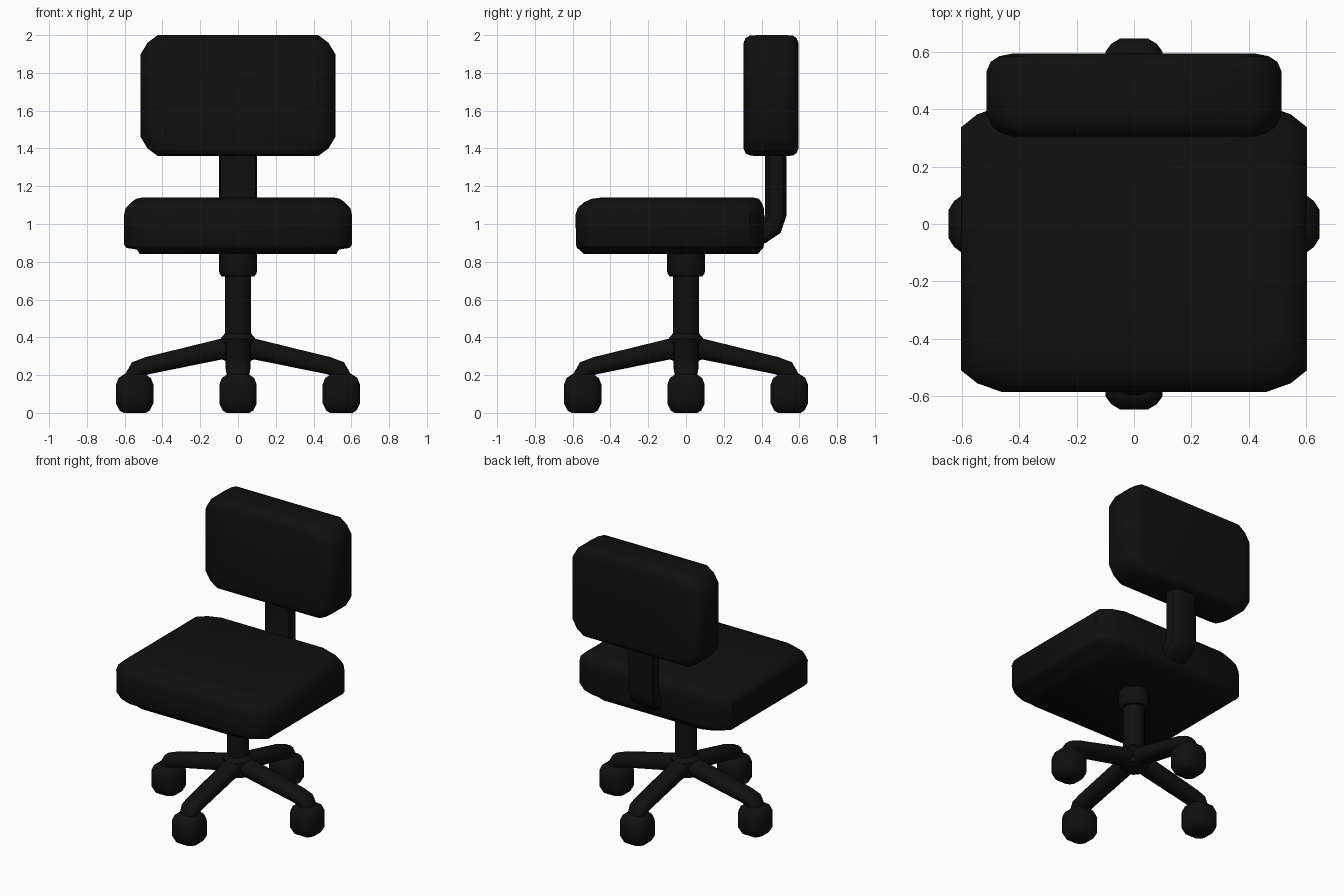
import bpy, bmesh, math
from mathutils import Vector, Matrix

if "Cube" in bpy.data.objects:
    bpy.data.objects.remove(bpy.data.objects["Cube"])

black = bpy.data.materials.new("black")
black.diffuse_color = (0.005, 0.005, 0.005, 1)
black.use_nodes = True
black.node_tree.nodes["Principled BSDF"].inputs["Base Color"].default_value = black.diffuse_color


def loft(name, rings, turn=0, angle=40):
    """Skin equal-length point rings, cap both ends, turn about z."""
    bm = bmesh.new()
    vs = [[bm.verts.new(p) for p in r] for r in rings]
    n = len(vs[0])
    for a, b in zip(vs, vs[1:]):
        for i in range(n):
            j = (i + 1) % n
            bm.faces.new((a[i], a[j], b[j], b[i]))
    bm.faces.new(vs[0])
    bm.faces.new(vs[-1])
    bmesh.ops.recalc_face_normals(bm, faces=bm.faces[:])
    bm.transform(Matrix.Rotation(turn, 4, 'Z'))
    me = bpy.data.meshes.new(name)
    bm.to_mesh(me)
    bm.free()
    me.materials.append(black)
    ob = bpy.data.objects.new(name, me)
    bpy.context.collection.objects.link(ob)
    bpy.ops.object.select_all(action='DESELECT')
    ob.select_set(True)
    bpy.context.view_layer.objects.active = ob
    bpy.ops.object.shade_smooth_by_angle(angle=math.radians(angle))
    return ob


def rounded(h, lo, hi, cx, cy):
    """Rectangle |u|<=h, lo<=v<=hi with softened cut corners."""
    m, k = (lo + hi) / 2, (hi - lo) / 2
    pts = []
    for sx, sy in ((1, 1), (-1, 1), (-1, -1), (1, -1)):
        c = [(h, k - cy), (h - 0.4 * cx, k - 0.4 * cy), (h - cx, k)]
        if sx * sy < 0:
            c.reverse()
        pts += [(sx * u, m + sy * v) for u, v in c]
    return pts


def tube(name, path, turn=0, sides=14, power=0.8):
    """Sweep a soft oval along a path of (y, z, half width, half thickness)."""
    rings = []
    for i, (y, z, w, t) in enumerate(path):
        a, b = path[max(i - 1, 0)], path[min(i + 1, len(path) - 1)]
        d = Vector((0, b[0] - a[0], b[1] - a[1])).normalized()
        nrm = Vector((0, -d.z, d.y))
        ring = []
        for s in range(sides):
            q = 2 * math.pi * s / sides
            c, e = math.cos(q), math.sin(q)
            u = math.copysign(abs(c) ** power, c) * w
            v = math.copysign(abs(e) ** power, e) * t
            ring.append(Vector((u, y, z)) + nrm * v)
        rings.append(ring)
    return loft(name, rings, turn)


def lathe(name, profile, sides=20):
    return loft(name, [[(r * math.cos(2 * math.pi * i / sides),
                         r * math.sin(2 * math.pi * i / sides), z)
                        for i in range(sides)] for r, z in profile])


# Seat cushion: z, half width, front, back
seat = [(0.84, 0.52, -0.54, 0.38), (0.865, 0.535, -0.565, 0.40),
        (0.873, 0.59, -0.578, 0.41), (0.89, 0.603, -0.582, 0.412),
        (1.05, 0.603, -0.585, 0.412), (1.085, 0.595, -0.573, 0.412),
        (1.115, 0.565, -0.54, 0.40), (1.133, 0.54, -0.50, 0.385),
        (1.14, 0.51, -0.45, 0.36)]
loft("seat", [[(u, v, z) for u, v in rounded(h, f, b, 0.14, 0.075)]
              for z, h, f, b in seat], angle=50)

# Backrest cushion: y, half width, bottom, top
back = [(0.305, 0.42, 1.40, 1.96), (0.315, 0.46, 1.375, 1.985),
        (0.34, 0.495, 1.362, 1.998), (0.385, 0.515, 1.36, 2.0),
        (0.53, 0.515, 1.36, 2.0), (0.565, 0.50, 1.362, 1.998),
        (0.585, 0.47, 1.375, 1.985), (0.595, 0.42, 1.40, 1.96)]
loft("backrest", [[(u, y, v) for u, v in rounded(h, lo, hi, 0.09, 0.10)]
                  for y, h, lo, hi in back], angle=50)

# Bent bracket joining the seat to the backrest
tube("back_bracket", [(0.32, 0.93, 0.1, 0.06), (0.40, 0.955, 0.1, 0.06),
                      (0.455, 0.99, 0.1, 0.06), (0.476, 1.05, 0.1, 0.058),
                      (0.476, 1.42, 0.1, 0.058)], power=0.6)

# Gas column, collar under the seat, and hub where the legs meet
lathe("column", [(0.07, 0.29), (0.07, 0.80)])
lathe("collar", [(0.085, 0.722), (0.097, 0.735), (0.1, 0.75), (0.1, 0.85)])
lathe("hub", [(0.06, 0.272), (0.09, 0.285), (0.095, 0.39), (0.07, 0.42)])

# Four legs, each ending in a caster
caster = [(0, 0.06), (0.012, 0.08), (0.05, 0.099), (0.15, 0.099),
          (0.185, 0.085), (0.205, 0.055)]
for i, side in enumerate(("back", "left", "front", "right")):
    turn = i * math.pi / 2
    tube(side + "_leg", [(0, 0.36, 0.065, 0.055), (0.1, 0.335, 0.065, 0.055),
                         (0.48, 0.25, 0.065, 0.047), (0.535, 0.23, 0.065, 0.047),
                         (0.552, 0.20, 0.06, 0.045), (0.552, 0.14, 0.06, 0.045)], turn)
    loft(side + "_caster",
         [[(u, 0.547 + v, z) for u, v in rounded(h, -h, h, h * 0.5, h * 0.45)]
          for z, h in caster], turn, 50)
